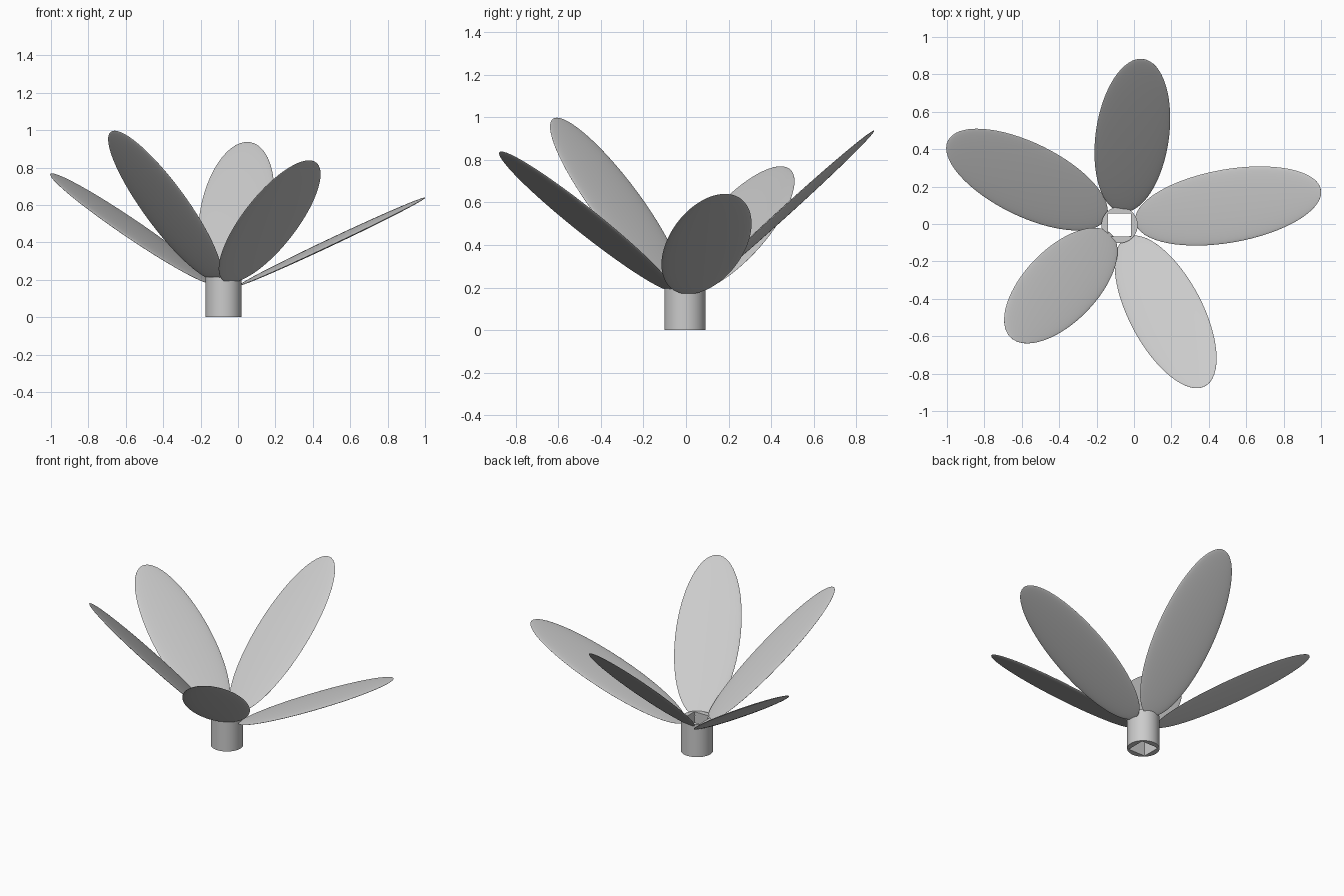
import bpy
from math import radians, cos, sin
from mathutils import Matrix, Vector

cube = bpy.data.objects.get("Cube")
if cube:
    bpy.data.objects.remove(cube, do_unlink=True)

grey = bpy.data.materials.new("plain grey")
grey.use_nodes = True
colour = (0.6, 0.6, 0.6, 1)
grey.diffuse_color = colour
grey.node_tree.nodes["Principled BSDF"].inputs["Base Color"].default_value = colour

HUB = Vector((-0.077, -0.005, 0))
HUB_RADIUS, HUB_HEIGHT = 0.097, 0.215
HOLE = 0.124                       # side of the square socket
LENGTH, WIDTH, THICK = 0.556, 0.196, 0.014   # petal half sizes
REACH, PIVOT_Z = 0.65, 0.13        # petal centre distance from its pivot


def finish(obj, name):
    obj.name = name
    obj.data.materials.clear()
    obj.data.materials.append(grey)
    bpy.ops.object.shade_smooth_by_angle(angle=radians(35))


# Hub: a short round post with a square socket right through it
bpy.ops.mesh.primitive_cube_add(size=1, location=HUB + Vector((0, 0, HUB_HEIGHT / 2)))
cutter = bpy.context.object
cutter.name = "socket_cutter"
cutter.scale = (HOLE, HOLE, HUB_HEIGHT * 2)
cutter.hide_render = True

bpy.ops.mesh.primitive_cylinder_add(
    vertices=64, radius=HUB_RADIUS, depth=HUB_HEIGHT,
    location=HUB + Vector((0, 0, HUB_HEIGHT / 2)))
hub = bpy.context.object
cut = hub.modifiers.new("socket", "BOOLEAN")
cut.operation = "DIFFERENCE"
cut.solver = "EXACT"
cut.object = cutter
bpy.ops.object.modifier_apply(modifier=cut.name)
bpy.data.objects.remove(cutter, do_unlink=True)
finish(hub, "hub")

# Petals: thin ellipsoids evenly spaced round the hub, each opened differently
openings = {"left": 25, "back": 42, "right_back": 32,
            "right_front": 46, "left_front": 36}
for i, (side, lift) in enumerate(openings.items()):
    bpy.ops.mesh.primitive_uv_sphere_add(segments=64, ring_count=32, radius=1)
    petal = bpy.context.object
    # Poles run along the petal so the outline stays smooth
    shape = Matrix.Diagonal((LENGTH, WIDTH, THICK, 1)) @ Matrix.Rotation(radians(90), 4, "Y")
    petal.data.transform(shape)
    turn = (Matrix.Rotation(radians(9.9 + 72 * i), 4, "Z")
            @ Matrix.Rotation(radians(-lift), 4, "Y"))
    place = Matrix.Translation(HUB + Vector((0, 0, PIVOT_Z)))
    petal.matrix_world = place @ turn @ Matrix.Translation((REACH, 0, 0))
    finish(petal, side + "_petal")
